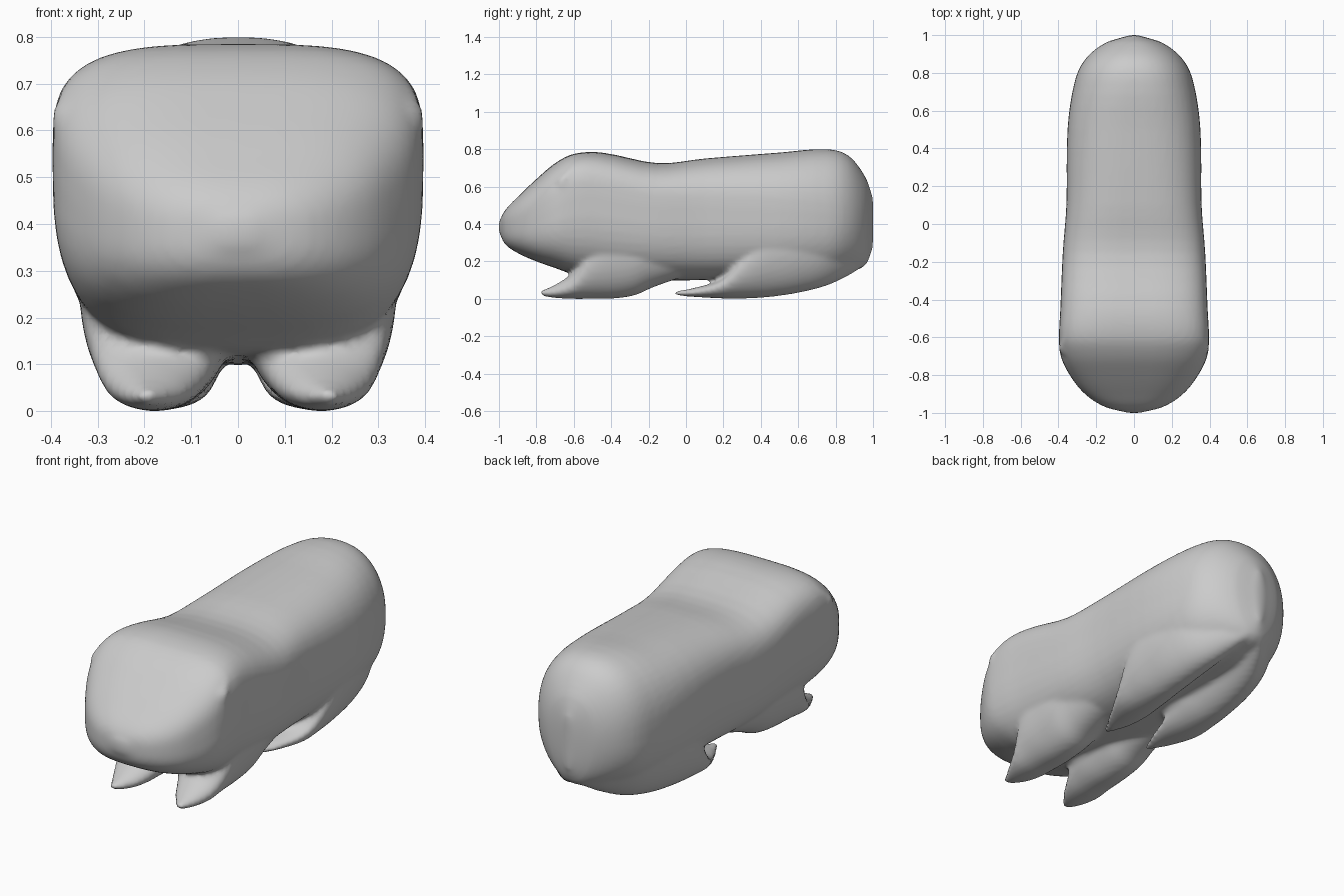
import bpy, bmesh, math

cube = bpy.data.objects.get("Cube")
if cube:
    bpy.data.objects.remove(cube, do_unlink=True)

GREY = (0.6, 0.6, 0.6, 1)
grey = bpy.data.materials.new("plain grey")
grey.use_nodes = True
grey.diffuse_color = GREY
grey.node_tree.nodes["Principled BSDF"].inputs["Base Color"].default_value = GREY


def power(v, n):
    return math.copysign(abs(v) ** (2 / n), v)


def smooth_sections(rows, steps=4):
    """Smooth interpolation along y between unevenly spaced section rows."""
    out = []
    for i in range(len(rows) - 1):
        a, b, c, d = (rows[max(0, min(len(rows) - 1, i + k))] for k in (-1, 0, 1, 2))
        span = c[0] - b[0]
        k0, k1 = span / (c[0] - a[0]), span / (d[0] - b[0])
        for s in range(steps):
            t = s / steps
            row = []
            for p, q, r, u in zip(a, b, c, d):
                m0, m1 = (r - p) * k0, (u - q) * k1
                row.append(q + m0 * t + (3 * (r - q) - 2 * m0 - m1) * t * t
                           + (2 * (q - r) + m0 + m1) * t ** 3)
            out.append(row)
    return out + [list(rows[-1])]


def loft(name, rows, mirror=1, sides=48):
    """Rows: y, centre x, half width, bottom z, widest z, top z, squareness above, below."""
    bm = bmesh.new()
    rings = []
    for y, cx, w, zb, zc, zt, n_top, n_low in smooth_sections(rows):
        ring = []
        for k in range(sides):
            a = math.tau * k / sides
            c, s = math.cos(a), math.sin(a)
            n = n_top if s >= 0 else n_low
            x = w * power(c, n)
            z = zc + power(s, n) * (zt - zc if s >= 0 else zc - zb)
            ring.append(bm.verts.new((mirror * (cx + x), y, z)))
        rings.append(ring)
    for r, q in zip(rings, rings[1:]):
        for k in range(sides):
            j = (k + 1) % sides
            bm.faces.new((r[k], r[j], q[j], q[k]))
    bm.faces.new(rings[0])
    bm.faces.new(rings[-1])
    bmesh.ops.recalc_face_normals(bm, faces=bm.faces)
    mesh = bpy.data.meshes.new(name)
    bm.to_mesh(mesh)
    bm.free()
    obj = bpy.data.objects.new(name, mesh)
    bpy.context.collection.objects.link(obj)
    mesh.materials.append(grey)
    return obj


# Body from nose to rump
body = loft("body", [
    (-1.0, 0, .03, .36, .385, .41, 2.6, 2.6),
    (-.97, 0, .15, .295, .385, .47, 2.8, 2.8),
    (-.9, 0, .26, .245, .40, .545, 3, 3),
    (-.8, 0, .34, .20, .44, .64, 3.2, 3.1),
    (-.7, 0, .388, .165, .50, .725, 3.3, 3.1),
    (-.6, 0, .397, .13, .55, .775, 3.5, 3.1),
    (-.45, 0, .39, .115, .55, .782, 3.3, 3.1),
    (-.15, 0, .377, .10, .50, .725, 3, 3.1),
    (.1, 0, .358, .10, .50, .75, 2.7, 3.1),
    (.5, 0, .352, .11, .48, .782, 2.5, 3),
    (.75, 0, .315, .12, .46, .80, 2.3, 2.7),
    (.87, 0, .26, .145, .45, .765, 2.2, 2.3),
    (.96, 0, .15, .18, .44, .65, 2.1, 2),
    (1.0, 0, .02, .27, .43, .54, 2, 2),
])

# Pointed feet swelling into the flanks
FRONT = [
    (-.78, .195, .012, .018, .03, .042, 2, 2),
    (-.7, .185, .065, .005, .035, .075, 2, 2),
    (-.6, .18, .115, 0, .08, .15, 2, 2),
    (-.5, .172, .16, 0, .22, .33, 2, 2.1),
    (-.38, .17, .17, .002, .28, .4, 2, 2.1),
    (-.27, .168, .17, .02, .29, .4, 2, 2.1),
    (-.18, .165, .16, .06, .29, .38, 2, 2.1),
    (-.04, .165, .14, .11, .28, .34, 2, 2.1),
]
REAR = [
    (-.06, .135, .012, .018, .03, .04, 2, 2),
    (.05, .145, .065, .01, .035, .06, 2, 2),
    (.2, .165, .12, .002, .08, .115, 2, 2),
    (.33, .168, .155, .002, .2, .3, 2, 2),
    (.45, .168, .163, .01, .28, .38, 2, 2),
    (.6, .16, .155, .032, .3, .4, 2, 2),
    (.75, .135, .135, .07, .3, .4, 2, 2),
    (.87, .085, .1, .125, .3, .38, 2, 2),
    (.95, .04, .05, .175, .3, .36, 2, 2),
]
# Small folded ear on the cheek edge
EAR = [
    (-.69, .375, .01, .58, .61, .64, 2, 2),
    (-.655, .378, .02, .57, .62, .665, 2, 2),
    (-.6, .358, .015, .65, .68, .71, 2, 2),
]
parts = [body]
for side, label in ((1, "left"), (-1, "right")):
    for part, rows in (("front_foot", FRONT), ("rear_foot", REAR), ("ear", EAR)):
        parts.append(loft(label + "_" + part, rows, side))

# Fuse all the parts into one soft skin
bpy.ops.object.select_all(action="DESELECT")
for p in parts:
    p.select_set(True)
bpy.context.view_layer.objects.active = body
bpy.ops.object.join()
skin = body.modifiers.new("skin", "REMESH")
skin.mode = "VOXEL"
skin.voxel_size = 0.014
skin.use_smooth_shade = True
soften = body.modifiers.new("soften", "SMOOTH")
soften.factor = 0.5
soften.iterations = 5
bpy.ops.object.shade_smooth_by_angle(angle=math.radians(50))
